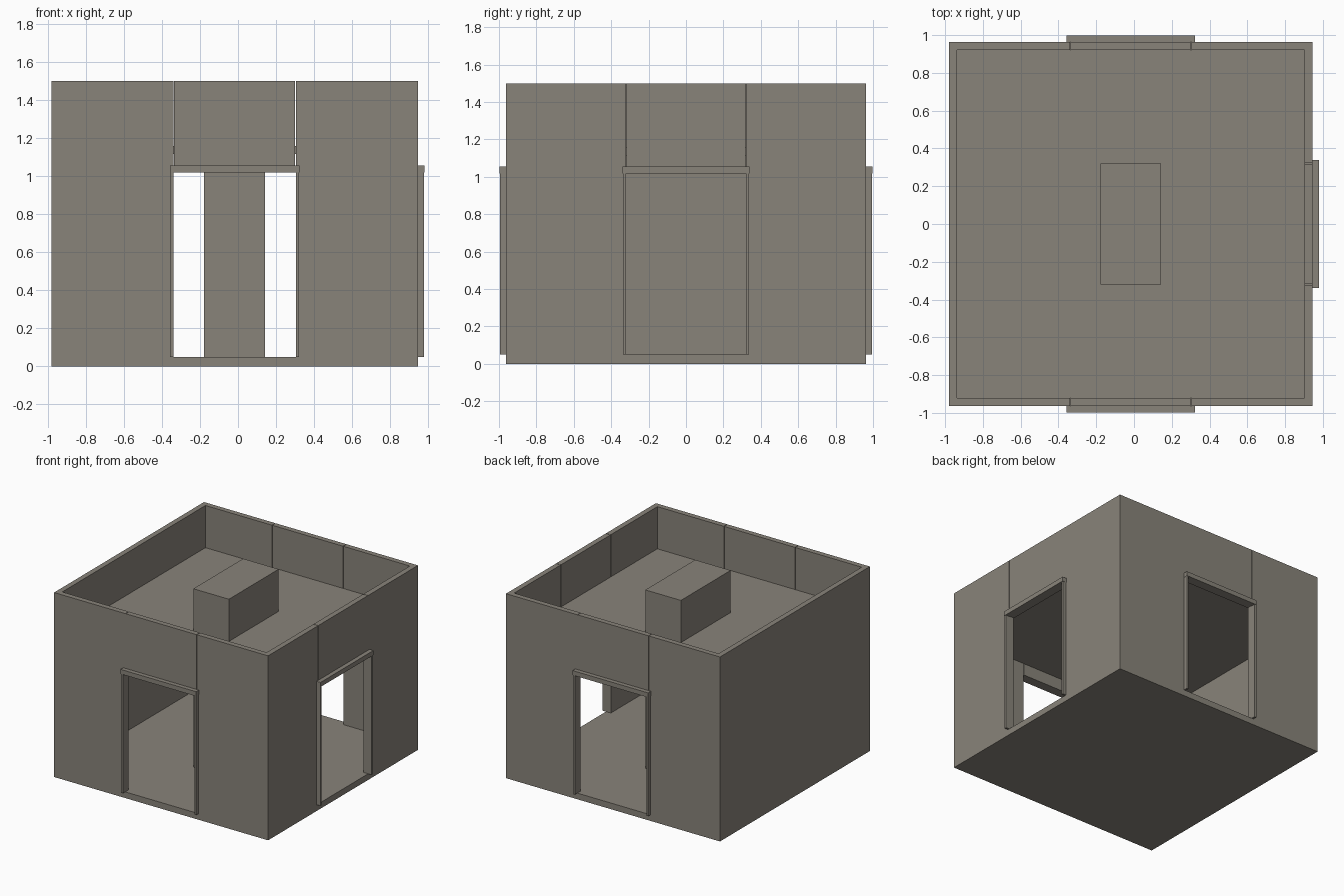
import bpy

if "Cube" in bpy.data.objects:
    bpy.data.objects.remove(bpy.data.objects["Cube"])

# One stone colour for the whole building
stone = bpy.data.materials.new("warm_grey_stone")
stone.diffuse_color = (0.25, 0.23, 0.195, 1)
stone.use_nodes = True
stone.node_tree.nodes["Principled BSDF"].inputs["Base Color"].default_value = stone.diffuse_color

X0, X1, Y0, Y1 = -0.98, 0.945, -0.963, 0.963   # outer footprint
T = 0.043                                      # wall thickness
FLOOR, TOP, DOOR = 0.05, 1.5, 1.018            # key heights
GAP = 0.004                                    # seam beside the panel over a door
CX = -0.018                                    # centre line of the footprint
HALF = 0.322                                   # half door width
TRIM, TRIM_W, TRIM_H = 0.035, 0.016, 0.037     # trim depth, width, head height


def box(name, x, y, z):
    """Axis-aligned box from (min, max) ranges."""
    x, y, z = sorted(x), sorted(y), sorted(z)
    verts = [(a, b, c) for a in x for b in y for c in z]
    faces = [(0, 1, 3, 2), (4, 6, 7, 5), (0, 4, 5, 1),
             (2, 3, 7, 6), (0, 2, 6, 4), (1, 5, 7, 3)]
    mesh = bpy.data.meshes.new(name)
    mesh.from_pydata(verts, [], faces)
    mesh.materials.append(stone)
    ob = bpy.data.objects.new(name, mesh)
    bpy.context.collection.objects.link(ob)
    return ob


def door_wall(name, along, start, end, mid, outer, out):
    """Wall with a doorway; 'along' is its axis, 'out' its outward sign."""
    def part(label, u, v, z):
        xy = (u, v) if along == "x" else (v, u)
        box(name + "_" + label, *xy, z)

    a, b = mid - HALF, mid + HALF
    depth = (outer, outer - out * T)
    proud = (outer, outer + out * TRIM)
    # wall either side and the panel above the door
    part("wall_a", (start, a), depth, (FLOOR, TOP))
    part("wall_b", (b, end), depth, (FLOOR, TOP))
    part("panel_over_door", (a + GAP, b - GAP), depth, (DOOR, TOP))
    # door trim
    part("jamb_a", (a - TRIM_W, a), (outer, outer + out * (TRIM - 0.003)), (FLOOR, DOOR))
    part("jamb_b", (b, b + TRIM_W), (outer, outer + out * (TRIM - 0.003)), (FLOOR, DOOR))
    part("door_head", (a - TRIM_W - 0.002, b + TRIM_W + 0.002), proud,
         (DOOR, DOOR + TRIM_H))


# Base slab and roof deck
box("base_slab", (X0, X1), (Y0, Y1), (0, FLOOR))
box("roof_deck", (X0 + T, X1 - T), (Y0 + T, Y1 - T), (1.115, 1.157))

# Walls: solid on the left, doorways on the other three
box("left_wall", (X0, X0 + T), (Y0 + T, Y1 - T), (FLOOR, TOP))
door_wall("front", "x", X0, X1, CX, Y0, -1)
door_wall("back", "x", X0, X1, CX, Y1, 1)
door_wall("right", "y", Y0 + T, Y1 - T, 0, X1, 1)

# Central core rising through the roof
box("central_core", (CX - 0.16, CX + 0.16), (-0.32, 0.32), (FLOOR, TOP))
